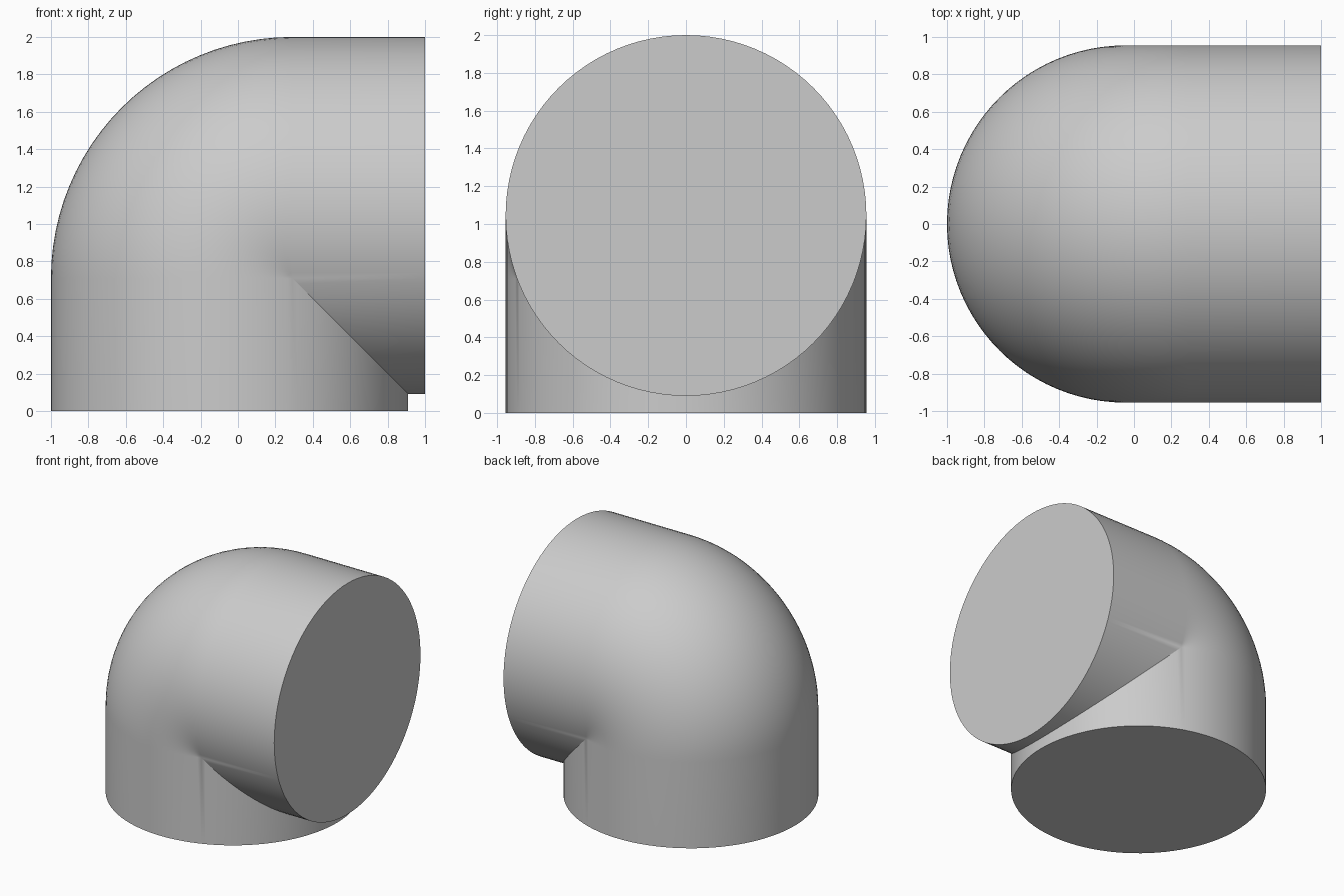
import bpy
import bmesh
import math

cube = bpy.data.objects.get("Cube")
if cube:
    bpy.data.objects.remove(cube, do_unlink=True)

PIPE_R = 0.955          # radius of the pipe
BEND_R = 0.335          # centre-line radius of the bend, tighter than the pipe
CX, CZ = 0.29, 0.71     # bend axis, running along y
END_X = 1.0             # plane of the side opening
SEGMENTS = 96
BEND_STEPS = 24

# Plain grey plastic
grey = bpy.data.materials.new("plain_grey")
grey.use_nodes = True
grey.diffuse_color = (0.6, 0.6, 0.6, 1)
grey.node_tree.nodes["Principled BSDF"].inputs["Base Color"].default_value = (0.6, 0.6, 0.6, 1)

# Angles round the pipe, including the two where it meets the bend axis
pinch = math.acos(-BEND_R / PIPE_R)
angles = [2 * math.pi * i / SEGMENTS for i in range(SEGMENTS)]
angles = sorted(angles + [pinch, 2 * math.pi - pinch])

bm = bmesh.new()


def strip(angle):
    """One lengthwise line: bottom end, bend (or mitre point), side end."""
    u = BEND_R + PIPE_R * math.cos(angle)
    y = PIPE_R * math.sin(angle)
    first = bm.verts.new((CX - u, y, 0))
    if u > 1e-6:
        middle = []
        for k in range(BEND_STEPS + 1):
            t = math.pi / 2 * k / BEND_STEPS
            middle.append(bm.verts.new((CX - u * math.cos(t), y, CZ + u * math.sin(t))))
    else:
        # Inner side: both straight pipes stop at the mitre plane
        middle = [bm.verts.new((CX - u, y, CZ + u))] * (BEND_STEPS + 1)
    last = bm.verts.new((END_X, y, CZ + u))
    return [first] + middle + [last]


strips = [strip(a) for a in angles]

# Skin between neighbouring strips, dropping collapsed corners
for a, b in zip(strips, strips[1:] + strips[:1]):
    for k in range(len(a) - 1):
        corners = list(dict.fromkeys((a[k], b[k], b[k + 1], a[k + 1])))
        if len(corners) > 2:
            bm.faces.new(corners)

# Flat end caps
bm.faces.new([s[0] for s in strips])
bm.faces.new([s[-1] for s in strips])
bmesh.ops.recalc_face_normals(bm, faces=bm.faces[:])

mesh = bpy.data.meshes.new("pipe_elbow")
bm.to_mesh(mesh)
bm.free()
mesh.materials.append(grey)
elbow = bpy.data.objects.new("pipe_elbow", mesh)
bpy.context.collection.objects.link(elbow)

# Smooth skin with sharp rims and mitre
bpy.ops.object.select_all(action="DESELECT")
elbow.select_set(True)
bpy.context.view_layer.objects.active = elbow
bpy.ops.object.shade_smooth_by_angle(angle=math.radians(30))
